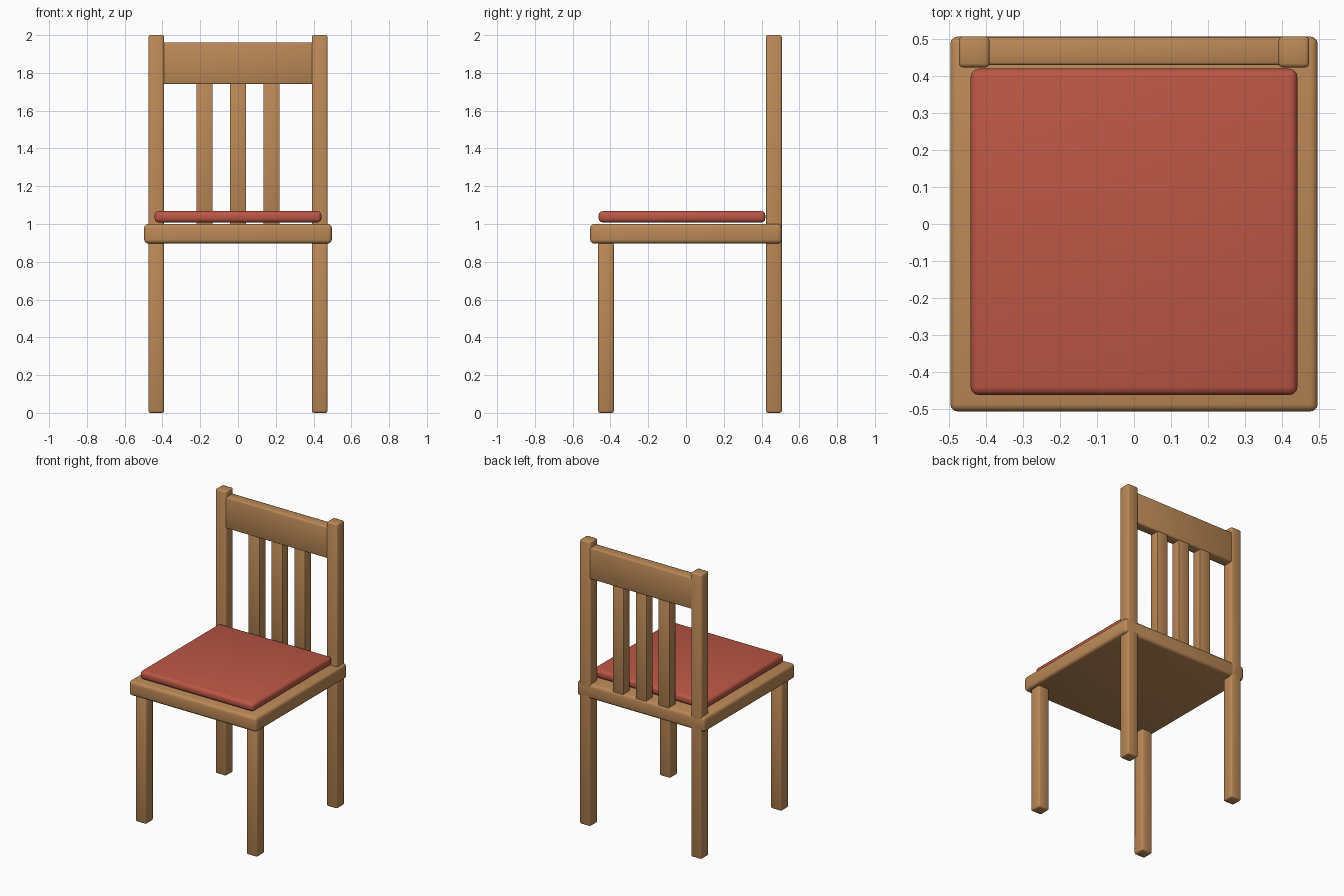
import bpy
import bmesh

old = bpy.data.objects.get("Cube")
if old:
    bpy.data.objects.remove(old, do_unlink=True)


def make_material(name, color):
    mat = bpy.data.materials.new(name)
    mat.use_nodes = True
    mat.diffuse_color = color
    mat.node_tree.nodes["Principled BSDF"].inputs["Base Color"].default_value = color
    return mat


wood = make_material("warm wood", (0.50, 0.25, 0.095, 1))
fabric = make_material("red fabric", (0.50, 0.095, 0.06, 1))


def box(name, x, y, z, mat, bevel, segments=2):
    """Rounded box spanning the given (low, high) ranges, smooth shaded."""
    bm = bmesh.new()
    bmesh.ops.create_cube(bm, size=1)
    spans = (x, y, z)
    for v in bm.verts:
        v.co = [s[0] if c < 0 else s[1] for c, s in zip(v.co, spans)]
    for f in bm.faces:
        f.smooth = True
    mesh = bpy.data.meshes.new(name)
    bm.to_mesh(mesh)
    bm.free()
    mesh.materials.append(mat)
    obj = bpy.data.objects.new(name, mesh)
    bpy.context.collection.objects.link(obj)
    mod = obj.modifiers.new("rounded edges", "BEVEL")
    mod.width = bevel
    mod.segments = segments
    return obj


# Seat and cushion
box("seat", (-0.497, 0.497), (-0.507, 0.507), (0.897, 1.0), wood, 0.02, 3)
box("cushion", (-0.442, 0.442), (-0.463, 0.42), (1.008, 1.068), fabric, 0.022, 3)

# Front legs and full-height back posts
for side, s in (("left", 1), ("right", -1)):
    x = sorted((s * 0.391, s * 0.474))
    box(side + "_front_leg", x, (-0.465, -0.382), (0, 0.9), wood, 0.01)
    box(side + "_back_post", x, (0.424, 0.507), (0, 2), wood, 0.01)

# Backrest: wide top rail over three upright slats
box("top_rail", (-0.402, 0.402), (0.43, 0.504), (1.74, 1.96), wood, 0.008)
for name, cx in (("right", -0.178), ("middle", 0), ("left", 0.178)):
    box(name + "_slat", (cx - 0.043, cx + 0.043), (0.432, 0.5), (0.99, 1.75), wood, 0.004)
